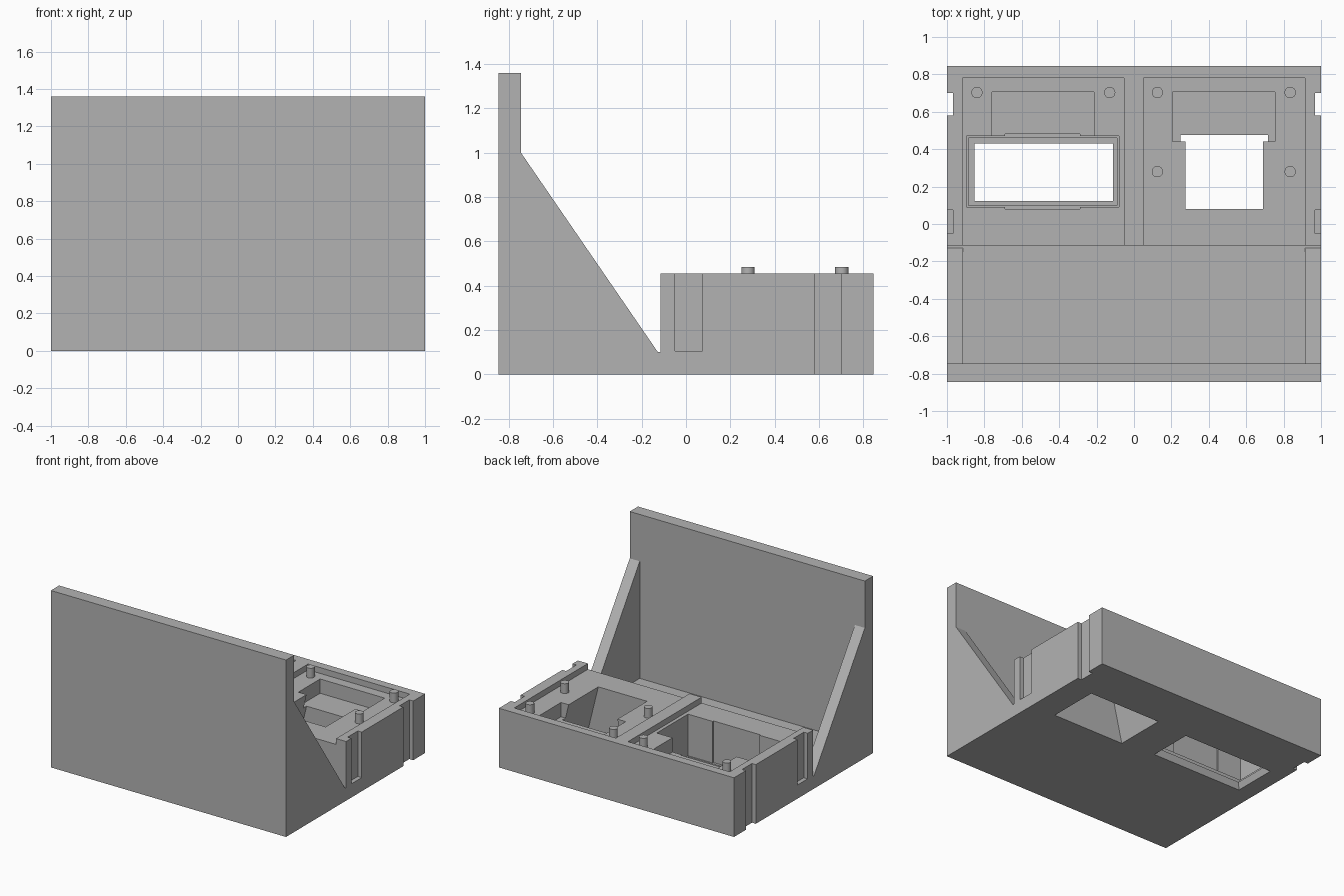
import bpy
import bmesh

if "Cube" in bpy.data.objects:
    bpy.data.objects.remove(bpy.data.objects["Cube"])

grey = bpy.data.materials.new("plain grey")
grey.use_nodes = True
grey.diffuse_color = (0.45, 0.45, 0.45, 1)
grey.node_tree.nodes["Principled BSDF"].inputs["Base Color"].default_value = grey.diffuse_color


def finish(name, bm):
    bmesh.ops.recalc_face_normals(bm, faces=bm.faces)
    mesh = bpy.data.meshes.new(name)
    bm.to_mesh(mesh)
    bm.free()
    mesh.materials.append(grey)
    ob = bpy.data.objects.new(name, mesh)
    bpy.context.collection.objects.link(ob)
    return ob


def loft(name, ring_a, ring_b):
    """Solid between two matching rings of points."""
    bm = bmesh.new()
    a = [bm.verts.new(p) for p in ring_a]
    b = [bm.verts.new(p) for p in ring_b]
    bm.faces.new(a)
    bm.faces.new(b[::-1])
    for i in range(len(a)):
        j = (i + 1) % len(a)
        bm.faces.new((a[i], b[i], b[j], a[j]))
    return finish(name, bm)


def rect(x0, x1, y0, y1, z):
    return [(x0, y0, z), (x1, y0, z), (x1, y1, z), (x0, y1, z)]


def box(name, x0, x1, y0, y1, z0, z1):
    return loft(name, rect(x0, x1, y0, y1, z0), rect(x0, x1, y0, y1, z1))


def cut(target, cutter):
    mod = target.modifiers.new("cut", "BOOLEAN")
    mod.operation = "DIFFERENCE"
    mod.solver = "EXACT"
    mod.object = cutter
    bpy.context.view_layer.objects.active = target
    bpy.ops.object.modifier_apply(modifier=mod.name)
    bpy.data.objects.remove(cutter)


TOP, FLOOR, DECK, SHELF = 0.455, 0.1, 0.41, 0.3

# Side silhouette: front plate, sloped gusset and rear block
profile = [(-0.845, 0), (0.845, 0), (0.845, TOP), (-0.115, TOP), (-0.115, FLOOR),
           (-0.127, FLOOR), (-0.745, 1.0), (-0.745, 1.36), (-0.845, 1.36)]
body = loft("stand_body", [(-1, y, z) for y, z in profile], [(1, y, z) for y, z in profile])

# Open bay between the two gussets
cut(body, box("bay", -0.915, 0.915, -0.745, -0.12, FLOOR, 1.1))

# Shallow trays, open to the front, with a divider between them
for x0, x1 in ((-0.918, -0.053), (0.05, 0.915)):
    cut(body, box("tray", x0, x1, -0.12, 0.78, DECK, 0.6))

# Cable pockets behind the openings
for x0, x1 in ((-0.76, -0.215), (0.205, 0.755)):
    cut(body, box("pocket", x0, x1, 0.44, 0.705, SHELF, 0.6))

# Opening that flares towards the base
cut(body, loft("flared_opening", rect(0.167, 0.803, 0.08, 0.477, -0.05),
               rect(0.28, 0.685, 0.08, 0.477, 0.43)))

# Wide opening with a stepped lip at its base
cut(body, box("wide_well", -0.895, -0.08, 0.09, 0.47, 0.09, 0.6))
cut(body, box("wide_well_bulge", -0.69, -0.29, 0.08, 0.48, 0.09, 0.6))
cut(body, box("lip_step", -0.885, -0.09, 0.1, 0.46, 0.05, 0.2))
cut(body, loft("lip_opening", rect(-0.885, -0.08, 0.09, 0.465, -0.05),
               rect(-0.85, -0.115, 0.125, 0.43, 0.055)))

# Vertical grooves in both sides
for s in (-1, 1):
    x0, x1 = sorted((s * 0.967, s * 1.1))
    cut(body, box("through_groove", x0, x1, 0.58, 0.7, -0.1, 0.6))
    cut(body, box("blind_groove", x0, x1, -0.05, 0.075, 0.105, 0.6))

# Locating pegs standing on the trays
for i, (x, y) in enumerate(((-0.84, 0.703), (-0.13, 0.703), (0.125, 0.703),
                            (0.835, 0.703), (0.125, 0.28), (0.835, 0.28))):
    bpy.ops.mesh.primitive_cylinder_add(vertices=32, radius=0.03, depth=0.085,
                                        location=(x, y, 0.4425))
    peg = bpy.context.object
    peg.name = f"peg_{i + 1}"
    peg.data.materials.append(grey)
    bpy.ops.object.shade_smooth_by_angle()
